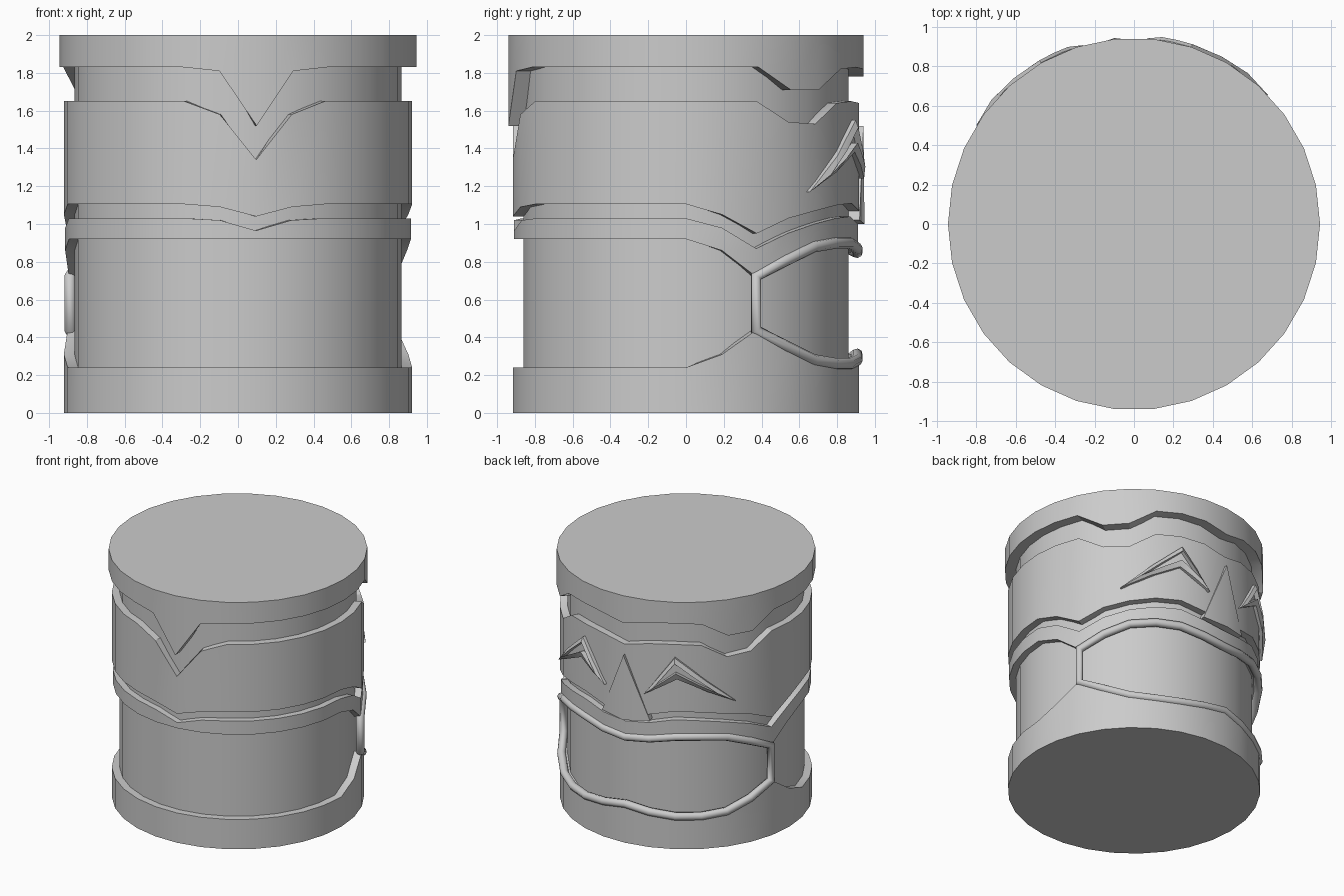
import bpy, bmesh, math

if "Cube" in bpy.data.objects:
    bpy.data.objects.remove(bpy.data.objects["Cube"])

AXIS = 96          # azimuth of the carved face, in degrees
STEP = 12          # 30-sided drum


def polar(az, r, z):
    a = math.radians(az)
    return (r * math.cos(a), r * math.sin(a), z)


def finish(name, bm, angle=30):
    bmesh.ops.recalc_face_normals(bm, faces=bm.faces)
    me = bpy.data.meshes.new(name)
    bm.to_mesh(me)
    bm.free()
    ob = bpy.data.objects.new(name, me)
    bpy.context.collection.objects.link(ob)
    bpy.ops.object.select_all(action='DESELECT')
    ob.select_set(True)
    bpy.context.view_layer.objects.active = ob
    bpy.ops.object.shade_smooth_by_angle(angle=math.radians(angle))
    return ob


def edge(face, rest, end=()):
    """Edge heights from the face axis (0) round to the rear (15)."""
    return face + [rest] * (16 - len(face) - len(end)) + list(end)


def band(name, r, low, high, cap=None, inner=0.8):
    """Raised ring with wavy, mirrored lower and upper edges."""
    bm = bmesh.new()
    cols = []
    for k in range(30):
        i = min(k, 30 - k)
        az = AXIS + STEP * k
        pts = [(inner, low[i]), (r, low[i]), (r, high[i]), (inner, high[i])]
        if cap == 'top':
            pts = [(inner, low[i]), (r, low[i]), (r, high[i])]
        elif cap == 'bottom':
            pts = [(r, low[i]), (r, high[i]), (inner, high[i])]
        cols.append([bm.verts.new(polar(az, *p)) for p in pts])
    for a, b in zip(cols, cols[1:] + cols[:1]):
        for j in range(len(a) - 1):
            bm.faces.new((a[j], b[j], b[j + 1], a[j + 1]))
    bm.faces.new([c[0] for c in cols])
    bm.faces.new([c[-1] for c in cols])
    return finish(name, bm)


# Edge heights
top_lo = edge([1.78, 1.82, 1.83, 1.82, 1.71, 1.71], 1.83, (1.81, 1.52))
fore_hi = edge([1.60, 1.64, 1.65, 1.64, 1.53, 1.54], 1.65, (1.58, 1.34))
fore_lo = edge([1.05, 1.07, 1.11, 1.10, 1.07, 1.03, .95, 1.05], 1.105, (1.09, 1.04))
bead_hi = edge([.98, 1.0, 1.04, 1.03, 1.0, .95, .87, .98], 1.03, (1.02, .965))
bead_lo = edge([.85, .87, .90, .90, .88, .81, .72, .86], .92)
base_hi = edge([.31, .28, .26, .26, .28, .35, .44, .31], .24)

# Drum core and raised bands
band("drum_core", 0.865, [0.05] * 16, [1.95] * 16)
band("top_band", 0.945, top_lo, [2.0] * 16, 'top')
band("forehead_band", 0.922, fore_lo, fore_hi)
band("lip_band", 0.915, bead_lo, bead_hi)
band("base_band", 0.922, [0.0] * 16, base_hi, 'bottom')

# Mouth frame: tube following the lip and chin edges
path = [polar(AXIS + STEP * k, 0.91, bead_lo[abs(k)]) for k in range(-6, 7)]
path += [polar(AXIS + STEP * k, 0.91, base_hi[abs(k)]) for k in range(6, -7, -1)]
cu = bpy.data.curves.new("mouth_frame", 'CURVE')
cu.dimensions = '3D'
cu.bevel_depth = 0.031
cu.bevel_resolution = 2
sp = cu.splines.new('POLY')
sp.points.add(len(path) - 1)
for p, co in zip(sp.points, path):
    p.co = (*co, 1)
sp.use_cyclic_u = True
mouth = bpy.data.objects.new("mouth_frame", cu)
bpy.context.collection.objects.link(mouth)
bpy.ops.object.select_all(action='DESELECT')
mouth.select_set(True)
bpy.context.view_layer.objects.active = mouth
bpy.ops.object.convert(target='MESH')

# Nose: shallow wedge with a straight ridge
bm = bmesh.new()
pts = [(0, .945, 1.52), (-12.5, .925, 1.02), (0, .95, 1.0), (12.5, .925, 1.02)]
front = [bm.verts.new(polar(AXIS + a, r, z)) for a, r, z in pts]
back = [bm.verts.new(polar(AXIS + a, .85, z)) for a, r, z in pts]
bm.faces.new(front[:3])
bm.faces.new((front[0], front[2], front[3]))
bm.faces.new(back)
for j in range(4):
    n = (j + 1) % 4
    bm.faces.new((front[j], front[n], back[n], back[j]))
finish("nose", bm)

# Eyes: raised chevron rims with a sunken middle
outer = [(10, 1.24), (24, 1.55), (52, 1.17), (25, 1.38)]
inner = [(14.5, 1.305), (24, 1.51), (43, 1.26), (24.5, 1.43)]
for side, name in ((1, "eye_left"), (-1, "eye_right")):
    bm = bmesh.new()
    rings = []
    for shape, r in ((outer, .89), (outer, .945), (inner, .96), (inner, .925)):
        ring = []
        for j in range(4):
            (a0, z0), (a1, z1) = shape[j], shape[(j + 1) % 4]
            for t in (0, .5):
                a, z = a0 + (a1 - a0) * t, z0 + (z1 - z0) * t
                ring.append(bm.verts.new(polar(AXIS + side * a, r, z)))
        rings.append(ring)
    for lo, hi in zip(rings, rings[1:]):
        for j in range(8):
            n = (j + 1) % 8
            bm.faces.new((lo[j], lo[n], hi[n], hi[j]))
    # floor strips running along each arm of the chevron
    f = rings[-1]
    for idx in ((0, 1, 7), (1, 2, 6, 7), (2, 3, 5, 6), (3, 4, 5)):
        bm.faces.new([f[j] for j in idx])
    finish(name, bm)
